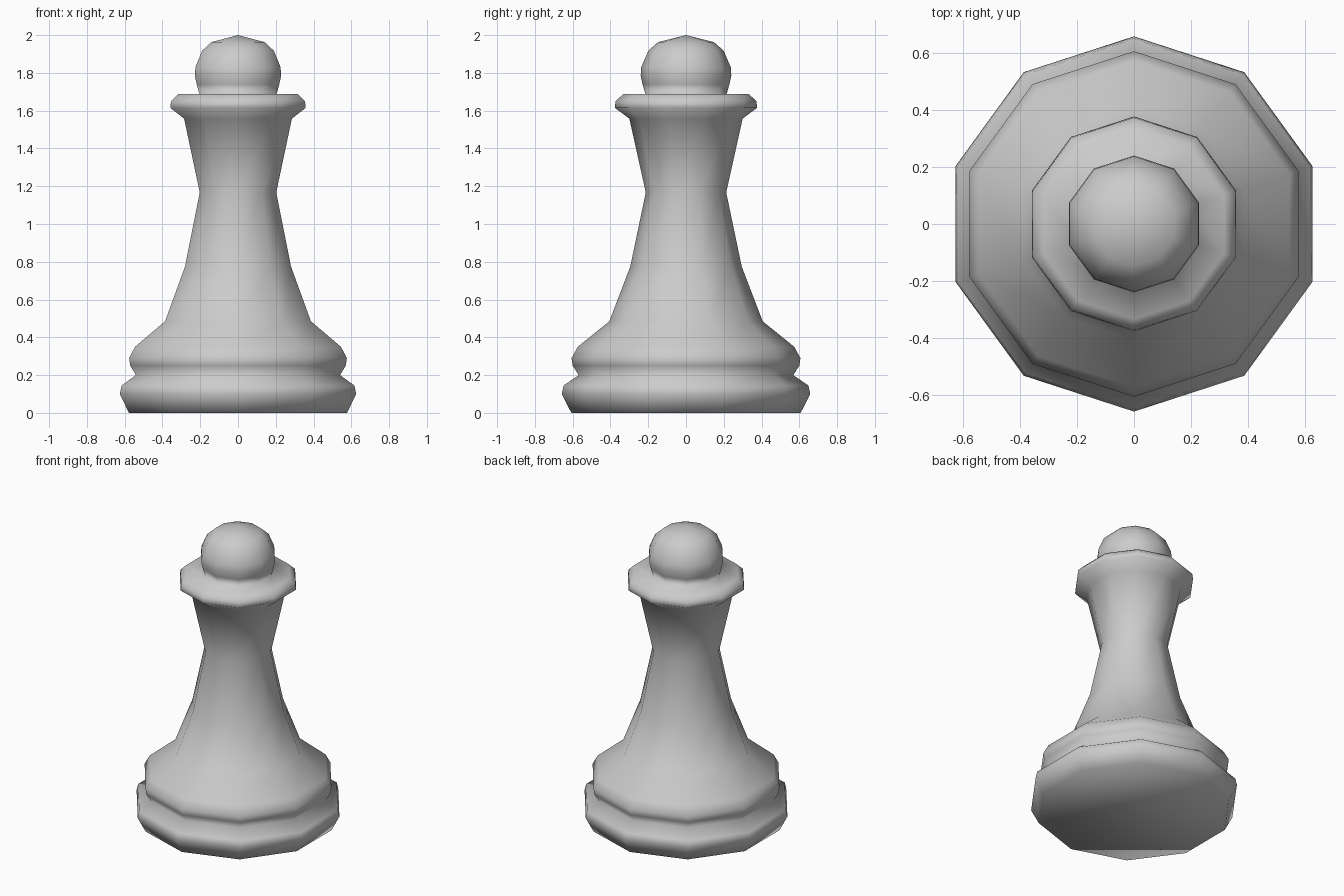
import bpy, bmesh, math

if "Cube" in bpy.data.objects:
    bpy.data.objects.remove(bpy.data.objects["Cube"])

SIDES = 10


def lathe(name, profile):
    """Revolve (radius, z) points around z; radius 0 makes a pole, open start gets a cap."""
    bm = bmesh.new()
    rings = []
    for r, z in profile:
        if r == 0:
            rings.append([bm.verts.new((0, 0, z))] * SIDES)
            continue
        angles = [math.pi / 2 + 2 * math.pi * i / SIDES for i in range(SIDES)]
        rings.append([bm.verts.new((r * math.cos(a), r * math.sin(a), z)) for a in angles])
    bm.faces.new(rings[0][::-1])
    for low, high in zip(rings, rings[1:]):
        for i in range(SIDES):
            j = (i + 1) % SIDES
            corners = [low[i], low[j], high[j], high[i]]
            bm.faces.new(list(dict.fromkeys(corners)))
    bmesh.ops.recalc_face_normals(bm, faces=bm.faces[:])
    for f in bm.faces:
        f.smooth = True
    mesh = bpy.data.meshes.new(name)
    bm.to_mesh(mesh)
    bm.free()
    obj = bpy.data.objects.new(name, mesh)
    bpy.context.collection.objects.link(obj)
    return obj


# Foot and upper base rings
base = [(0.607, 0), (0.658, 0.10), (0.648, 0.145), (0.568, 0.20),
        (0.60, 0.25), (0.606, 0.29), (0.573, 0.35)]
# Tapering stem
stem = [(0.406, 0.485), (0.295, 0.775), (0.213, 1.167), (0.30, 1.558)]
# Collar
collar = [(0.377, 1.615), (0.373, 1.65), (0.333, 1.688)]
# Round head
head = [(0.215, 1.688), (0.230, 1.74), (0.240, 1.785), (0.237, 1.83),
        (0.20, 1.917), (0.148, 1.963), (0, 2.0)]

# One continuous turned surface
lathe("pawn_body", base + stem + collar + head)
